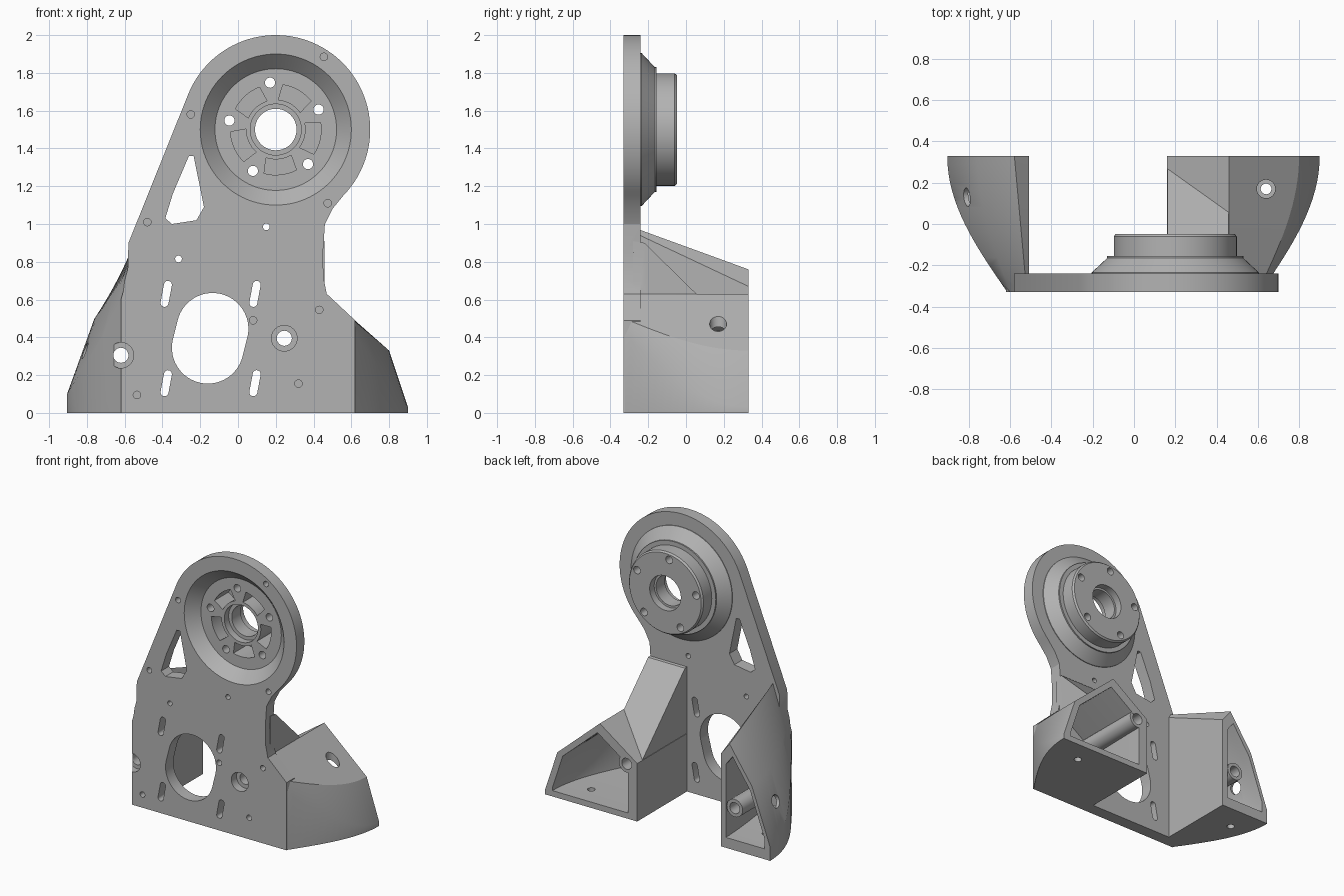
import bpy, bmesh
from math import sin, cos, pi, radians
from mathutils import Vector

cube = bpy.data.objects.get("Cube")
if cube:
    bpy.data.objects.remove(cube)

grey = bpy.data.materials.new("light grey")
grey.use_nodes = True
grey.diffuse_color = (0.45, 0.45, 0.45, 1)
grey.node_tree.nodes["Principled BSDF"].inputs["Base Color"].default_value = (0.45, 0.45, 0.45, 1)

FRONT, BACK, PLATE_BACK = -0.33, 0.33, -0.24
HUB = (0.2, 1.5)


def loft(name, rings):
    """Closed solid through rings of equal point count."""
    bm = bmesh.new()
    vs = [[bm.verts.new(p) for p in ring] for ring in rings]
    n = len(vs[0])
    for a, b in zip(vs, vs[1:]):
        for i in range(n):
            j = (i + 1) % n
            bm.faces.new((a[i], a[j], b[j], b[i]))
    bm.faces.new(vs[0])
    bm.faces.new(vs[-1])
    bmesh.ops.recalc_face_normals(bm, faces=bm.faces)
    me = bpy.data.meshes.new(name)
    bm.to_mesh(me)
    bm.free()
    me.materials.append(grey)
    ob = bpy.data.objects.new(name, me)
    bpy.context.collection.objects.link(ob)
    return ob


def prism(name, pts, y0, y1):
    return loft(name, [[(x, y, z) for x, z in pts] for y in (y0, y1)])


def arc(c, r, a0, a1, n):
    return [(c[0] + r * cos(radians(a0 + (a1 - a0) * i / n)),
             c[1] + r * sin(radians(a0 + (a1 - a0) * i / n))) for i in range(n + 1)]


def lathe(name, c, profile, n=64):
    """Solid of revolution about a y-parallel axis, from (radius, y) pairs."""
    return loft(name, [[(x, y, z) for x, z in arc(c, r, 0, 360, n)[:-1]] for r, y in profile])


def rod(name, c, r, y0, y1, n=24):
    return lathe(name, c, [(r, y0), (r, y1)], n)


def tilted_rod(name, centre, axis, r, length):
    ob = rod(name, (0, 0), r, -length / 2, length / 2)
    turn = Vector((0, 1, 0)).rotation_difference(Vector(axis))
    for v in ob.data.vertices:
        v.co = turn @ v.co + Vector(centre)
    return ob


def combine(target, tool, op):
    mod = target.modifiers.new("combine", 'BOOLEAN')
    mod.operation, mod.solver, mod.object = op, 'EXACT', tool
    bpy.context.view_layer.objects.active = target
    bpy.ops.object.modifier_apply(modifier=mod.name)
    bpy.data.objects.remove(tool)


def add(target, tool):
    combine(target, tool, 'UNION')


def cut(target, tool):
    combine(target, tool, 'DIFFERENCE')


def mix(a, b, t):
    return a + (b - a) * t


# Foot cross-sections: t runs from front to back, c bulges the outer wall
def wide_section(t):
    c = sin(t * pi / 2)
    x = mix(0.615, 0.9, c)
    return [(0.16, 0), (x, 0), (x, mix(0.42, 0.03, c)),
            (mix(0.6, 0.8, c), mix(0.5, 0.33, c)), (0.46, 0.63), (0.16, 0.42)]


def tall_section(t):
    c = sin(t * pi / 2)
    x = mix(-0.615, -0.905, c)
    return [(-0.51, 0), (x, 0), (x, mix(0.58, 0.1, c)),
            (mix(-0.6, -0.76, c), mix(0.7, 0.5, c)),
            (mix(-0.52, -0.58, t), mix(1.0, 0.76, t)), (-0.51, mix(0.98, 0.67, t))]


def foot(name, section, t0=0, scale=1, extra=0):
    rings = []
    for i in range(17):
        t = mix(t0, 1, i / 16)
        pts = section(t)
        mx = sum(p[0] for p in pts) / len(pts)
        mz = sum(p[1] for p in pts) / len(pts)
        y = mix(FRONT + 0.001, BACK, t) + (extra if i == 16 else 0)
        rings.append([(mix(mx, x, scale), y, mix(mz, z, scale)) for x, z in pts])
    return loft(name, rings)


# Main plate with rounded head
outline = [(-0.62, 0), (0.62, 0), (0.62, 0.49), (0.47, 0.63), (0.452, 0.72), (0.45, 0.85),
           (0.46, 1.0), (0.5, 1.08)]
outline += arc(HUB, 0.5, -44, 157, 56) + [(-0.58, 0.9), (-0.585, 0.72), (-0.62, 0.6)]
body = prism("motor_bracket", outline, FRONT, PLATE_BACK)

# Feet, sloping brace and hollow backs
add(body, foot("wide_foot", wide_section))
add(body, foot("tall_foot", tall_section))
brace = [(-0.28, 0.3), (-0.28, 0.91), (-0.22, 0.9), (0.29, 0.4), (0.29, 0.3)]
add(body, loft("brace", [[(x, y, z) for y, z in brace] for x in (0.162, 0.458)]))
cut(body, foot("wide_pocket", wide_section, 0.2, 0.82, 0.05))
cut(body, foot("tall_pocket", tall_section, 0.2, 0.78, 0.05))

# Bolt tubes running through the feet
for centre, start in (((0.245, 0.395), -0.28), ((-0.62, 0.305), -0.15)):
    add(body, rod("bolt_tube", centre, 0.064, start, BACK - 0.002))
    cut(body, rod("bolt_hole", centre, 0.04, -0.5, 0.5))
    cut(body, rod("bolt_recess", centre, 0.068, -0.5, -0.27))

# Screw access holes in the outer walls and floors of the feet
cut(body, tilted_rod("wide_access", (0.64, 0.17, 0.5), (0, 0, 1), 0.045, 0.5))
cut(body, tilted_rod("wide_floor_hole", (0.64, 0.17, 0), (0, 0, 1), 0.026, 0.4))
cut(body, tilted_rod("tall_access", (-0.81, 0.13, 0.33), (-0.93, -0.2, 0.3), 0.045, 0.22))
cut(body, tilted_rod("tall_floor_hole", (-0.74, 0.14, 0), (0, 0, 1), 0.026, 0.4))

# Bearing hub: cone and drum behind, dish in front
add(body, lathe("hub", HUB, [(0.405, -0.3), (0.405, -0.235), (0.33, -0.165), (0.33, -0.155),
                             (0.298, -0.155), (0.298, -0.06), (0.288, -0.048)], 96))
cut(body, lathe("dish", HUB, [(0.4, -0.4), (0.4, FRONT), (0.322, -0.25)], 96))
cut(body, lathe("bore", HUB, [(0.135, -0.4), (0.135, -0.2), (0.11, -0.2), (0.11, -0.1),
                              (0.125, -0.1), (0.125, 0.1)], 48))
for k in range(5):
    a = 72 * k - 12
    sector = arc(HUB, 0.158, a - 25, a + 25, 8) + arc(HUB, 0.24, a + 21, a - 21, 8)
    cut(body, prism("hub_pocket", sector, -0.4, -0.09))
    screw = arc(HUB, 0.25, a + 37, a + 37, 1)[0]
    cut(body, rod("hub_screw_hole", screw, 0.027, -0.4, 0.1))

# Windows in the plate
triangle = [(-0.26, 1.36), (-0.235, 1.36), (-0.18, 1.09), (-0.22, 1.02),
            (-0.35, 1.0), (-0.385, 1.03), (-0.345, 1.16)]
cut(body, prism("triangle_window", triangle, -0.5, -0.1))
oval = arc((-0.135, 0.445), 0.19, -12, 168, 24) + arc((-0.16, 0.345), 0.19, 168, 348, 24)
cut(body, prism("oval_window", oval, -0.5, -0.1))
for x in (-0.38, 0.09):
    for z in (0.63, 0.157):
        slot = (arc((x + 0.009, z + 0.048), 0.021, -10, 170, 10)
                + arc((x - 0.009, z - 0.048), 0.021, 170, 350, 10))
        cut(body, prism("slot", slot, -0.5, -0.21))

# Small holes: two through, the rest blind
for c in ((0.15, 0.985), (-0.315, 0.815)):
    cut(body, rod("pin_hole", c, 0.018, -0.5, -0.1, 16))
for c in ((0.455, 1.885), (-0.25, 1.58), (-0.48, 1.01), (0.475, 1.11),
          (0.43, 0.545), (0.08, 0.49), (-0.535, 0.095), (0.32, 0.155)):
    cut(body, rod("blind_hole", c, 0.02, -0.5, -0.27, 16))

# Smooth the round walls, keep edges crisp
bpy.ops.object.select_all(action='DESELECT')
body.select_set(True)
bpy.context.view_layer.objects.active = body
bpy.ops.object.shade_smooth_by_angle(angle=radians(22))
